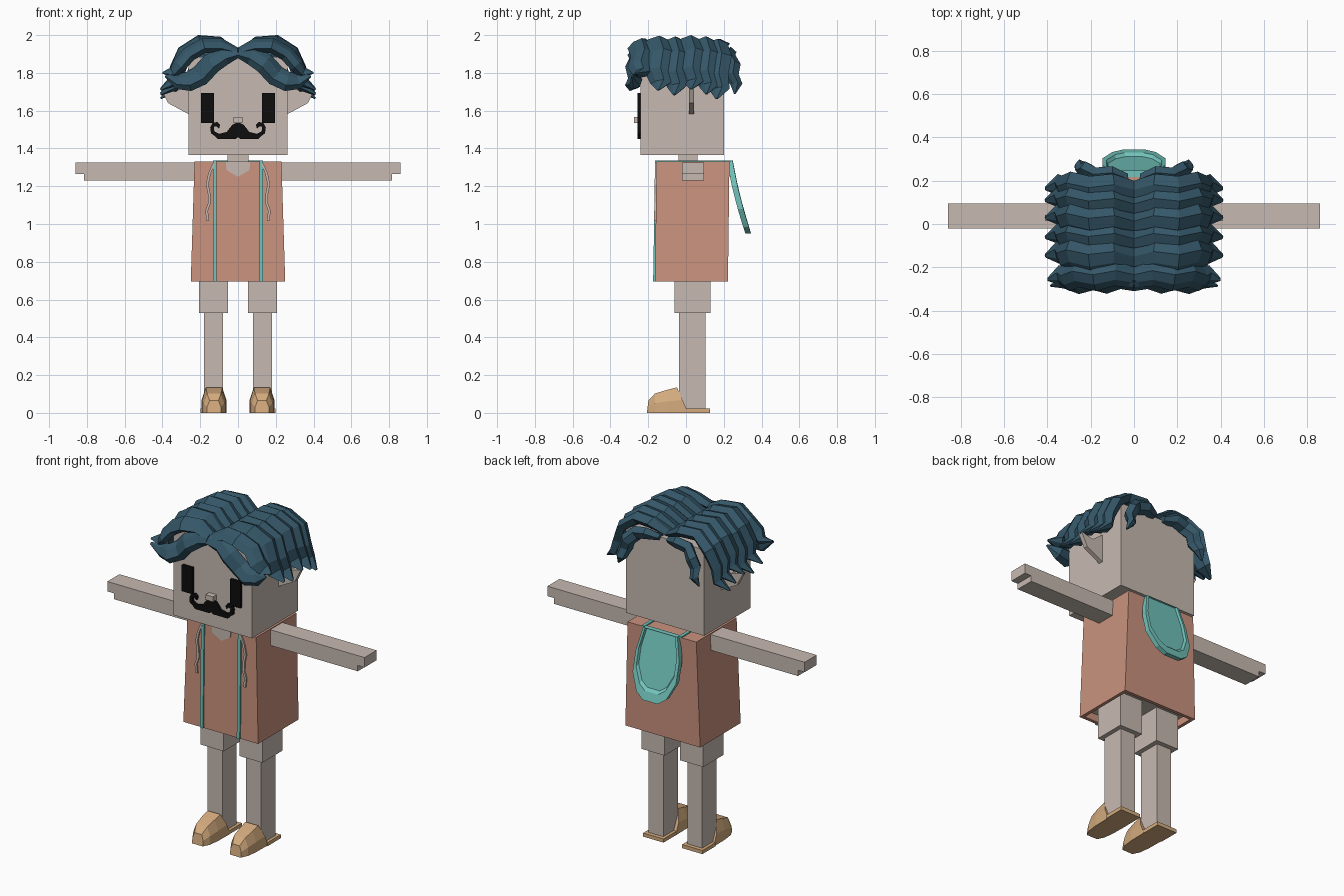
import bpy
import bmesh
from mathutils import Vector

cube = bpy.data.objects.get("Cube")
if cube:
    bpy.data.objects.remove(cube, do_unlink=True)


def material(name, r, g, b):
    m = bpy.data.materials.new(name)
    m.use_nodes = True
    m.diffuse_color = (r, g, b, 1)
    node = next(n for n in m.node_tree.nodes if n.type == 'BSDF_PRINCIPLED')
    node.inputs["Base Color"].default_value = (r, g, b, 1)
    return m


SKIN = material("pale skin", .57, .49, .44)
CORAL = material("coral cloth", .59, .29, .21)
TEAL = material("teal trim", .17, .55, .50)
HAIR = material("dark blue hair", .035, .095, .14)
TAN = material("tan leather", .66, .41, .21)
BLACK = material("black", .004, .004, .004)
SIDES = (("left", 1), ("right", -1))


def finish(name, bm, *mats):
    bmesh.ops.recalc_face_normals(bm, faces=bm.faces)
    me = bpy.data.meshes.new(name)
    bm.to_mesh(me)
    bm.free()
    for m in mats:
        me.materials.append(m)
    ob = bpy.data.objects.new(name, me)
    bpy.context.collection.objects.link(ob)
    return ob


def loft(name, rings, *mats):
    """Skin a list of equal-length rings and cap both ends."""
    bm = bmesh.new()
    loops = [[bm.verts.new(p) for p in ring] for ring in rings]
    n = len(loops[0])
    for a, b in zip(loops, loops[1:]):
        for i in range(n):
            j = (i + 1) % n
            bm.faces.new((a[i], a[j], b[j], b[i]))
    bm.faces.new(loops[0])
    end = bm.faces.new(loops[-1])
    end.material_index = len(mats) - 1
    return finish(name, bm, *mats)


def rect(x0, x1, y0, y1, z):
    return [(x0, y0, z), (x1, y0, z), (x1, y1, z), (x0, y1, z)]


def box(name, x, y, z, mat):
    return loft(name, [rect(*x, *y, h) for h in z], mat)


def prism(name, outline, y0, y1, mat):
    """Extrude an x-z outline along y."""
    return loft(name, [[(x, y, z) for x, z in outline] for y in (y0, y1)], mat)


def span(s, a, b):
    return sorted((s * a, s * b))


# Head, nose and neck
box("head", (-.262, .262), (-.24, .2), (1.365, 1.885), SKIN)
box("nose", (-.025, .025), (-.275, -.23), (1.535, 1.566), SKIN)
box("neck", (-.055, .055), (-.04, .06), (1.3, 1.38), SKIN)

# Eyes, moustache halves and pointed ears
stache = [(0, 1.54), (.03, 1.525), (.06, 1.487), (.1, 1.477), (.125, 1.49),
          (.128, 1.515), (.112, 1.517), (.1, 1.505), (.095, 1.525),
          (.11, 1.54), (.135, 1.535), (.147, 1.51), (.143, 1.48),
          (.122, 1.465), (.108, 1.45), (.012, 1.45), (0, 1.46)]
ear = [(.25, 1.575), (.37, 1.64), (.41, 1.72), (.33, 1.7), (.25, 1.76)]
for side, s in SIDES:
    box(side + "_eye", span(s, .127, .196), (-.258, -.23), (1.535, 1.693), BLACK)
    prism(side + "_moustache", [(s * x, z) for x, z in stache], -.256, -.23, BLACK)
    prism(side + "_ear", [(s * x, z) for x, z in ear], .015, .042, SKIN)

# Tunic: tapered box with a hollow hem showing the body inside
loft("tunic", [rect(-.23, .23, -.155, .23, 1.33),
               rect(-.25, .25, -.165, .222, .695),
               rect(-.23, .23, -.145, .202, .695),
               rect(-.23, .23, -.145, .202, .74)], CORAL, SKIN)
prism("neckline", [(-.065, 1.331), (.065, 1.331), (.06, 1.285), (0, 1.25),
                   (-.06, 1.285)], -.161, -.153, SKIN)

# Front trim, shoulder trim and drawstrings
string = [(.128, 1.32), (.15, 1.27), (.163, 1.21), (.153, 1.16),
          (.152, 1.11), (.166, 1.07), (.16, 1.015)]
for side, s in SIDES:
    x0, x1 = span(s, .113, .133)
    loft(side + "_trim", [rect(x0, x1, -.163, -.15, 1.337),
                          rect(x0, x1, -.174, -.16, .695)], TEAL)
    box(side + "_shoulder_trim", (x0, x1), (-.163, .235), (1.328, 1.337), TEAL)
    rings = []
    for x, z in string:
        y = -.158 - (1.33 - z) * .016
        rings.append([(s * x - .007, y + .008, z), (s * x - .007, y - .006, z),
                      (s * x + .007, y - .006, z), (s * x + .007, y + .008, z)])
    loft(side + "_drawstring", rings, SKIN)

# Hood hanging on the back: a curved flap with a raised rim
half = [(.115, 1.335), (.145, 1.2), (.145, 1.08), (.1, .985), (.05, .95)]
outline = half + [(-x, z) for x, z in reversed(half)]


def hood_ring(scale, out):
    pts = []
    for x, z in outline:
        z = 1.335 + (z - 1.335) * scale
        drop = 1.335 - z
        pts.append((x * scale, .228 + .17 * drop + .22 * drop * drop + out, z))
    return pts


loft("hood", [hood_ring(1, -.012), hood_ring(1, .018),
              hood_ring(.87, .02), hood_ring(.83, .006)], TEAL)

# Arms, legs and shoes
for side, s in SIDES:
    arm = [(.22, 1.325), (.86, 1.325), (.86, 1.265), (.815, 1.265),
           (.815, 1.23), (.22, 1.23)]
    prism(side + "_arm", [(s * x, z) for x, z in arm], -.02, .095, SKIN)
    box(side + "_thigh", span(s, .052, .206), (-.062, .13), (.53, .75), SKIN)
    box(side + "_shin", span(s, .08, .18), (-.036, .102), (.015, .53), SKIN)
    box(side + "_sole", span(s, .062, .198), (0, .126), (0, .022), TAN)
    rings = []
    for y, w, h, lean in ((-.207, .036, .065, .008), (-.165, .056, .102, 0),
                          (-.1, .064, .122, 0), (.012, .066, .135, -.06)):
        section = [(-1, 0), (-1, .5), (-.65, 1), (.65, 1), (1, .5), (1, 0)]
        rings.append([(s * .127 + u * w, y + lean * v, v * h) for u, v in section])
    loft(side + "_shoe", rings, TAN)

# Hair locks: faceted sections swept from the parting to a flared tip
SECTION = [(-1, -.4), (-.5, .5), (.25, 1), (1, .3), (.6, -.7), (-.4, -1)]
WIDTH = (.8, .95, 1, 1, .95, .75, .12)
SWEEP = [(0, 1.9), (.1, 1.952), (.2, 1.957), (.285, 1.9), (.325, 1.81),
         (.345, 1.74), (.41, 1.7)]
FRINGE = [(0, 1.905), (.07, 1.895), (.14, 1.85), (.2, 1.785), (.26, 1.755),
          (.32, 1.755), (.385, 1.785)]
BROW = [(0, 1.915), (.09, 1.945), (.18, 1.945), (.26, 1.9), (.31, 1.84),
        (.345, 1.8), (.4, 1.8)]
NAPE = [(.03, 1.885), (.1, 1.9), (.17, 1.885), (.215, 1.84), (.235, 1.79),
        (.245, 1.74), (.27, 1.69)]


def lock(name, path, y, width, thick, drift, dz, s):
    rings = []
    for i, (x, z) in enumerate(path):
        a = Vector(path[max(i - 1, 0)])
        b = Vector(path[min(i + 1, len(path) - 1)])
        t = (b - a).normalized()
        k = i / (len(path) - 1)
        wave = (.012 if i % 2 else -.006) + drift * k
        w, h = width * WIDTH[i], thick * (WIDTH[i] if i else .5)
        rings.append([(s * max(0, x - t.y * v * h), y + wave + u * w,
                       z + dz * k + t.x * v * h) for u, v in SECTION])
    loft(name, rings, HAIR)


LOCKS = (("fringe", FRINGE, -.268, .045, .055, -.01, 0),
         ("brow", BROW, -.24, .06, .04, -.01, 0),
         ("front", SWEEP, -.16, .075, .038, .02, .01),
         ("crown", SWEEP, -.075, .068, .042, .02, -.015),
         ("middle", SWEEP, .005, .07, .04, .03, .015),
         ("rear", SWEEP, .085, .068, .042, .03, -.01),
         ("back", SWEEP, .15, .07, .036, .02, -.035),
         ("nape", NAPE, .205, .042, .04, .06, 0))
for side, s in SIDES:
    for label, *spec in LOCKS:
        lock(f"{side}_{label}_hair_lock", *spec, s)
